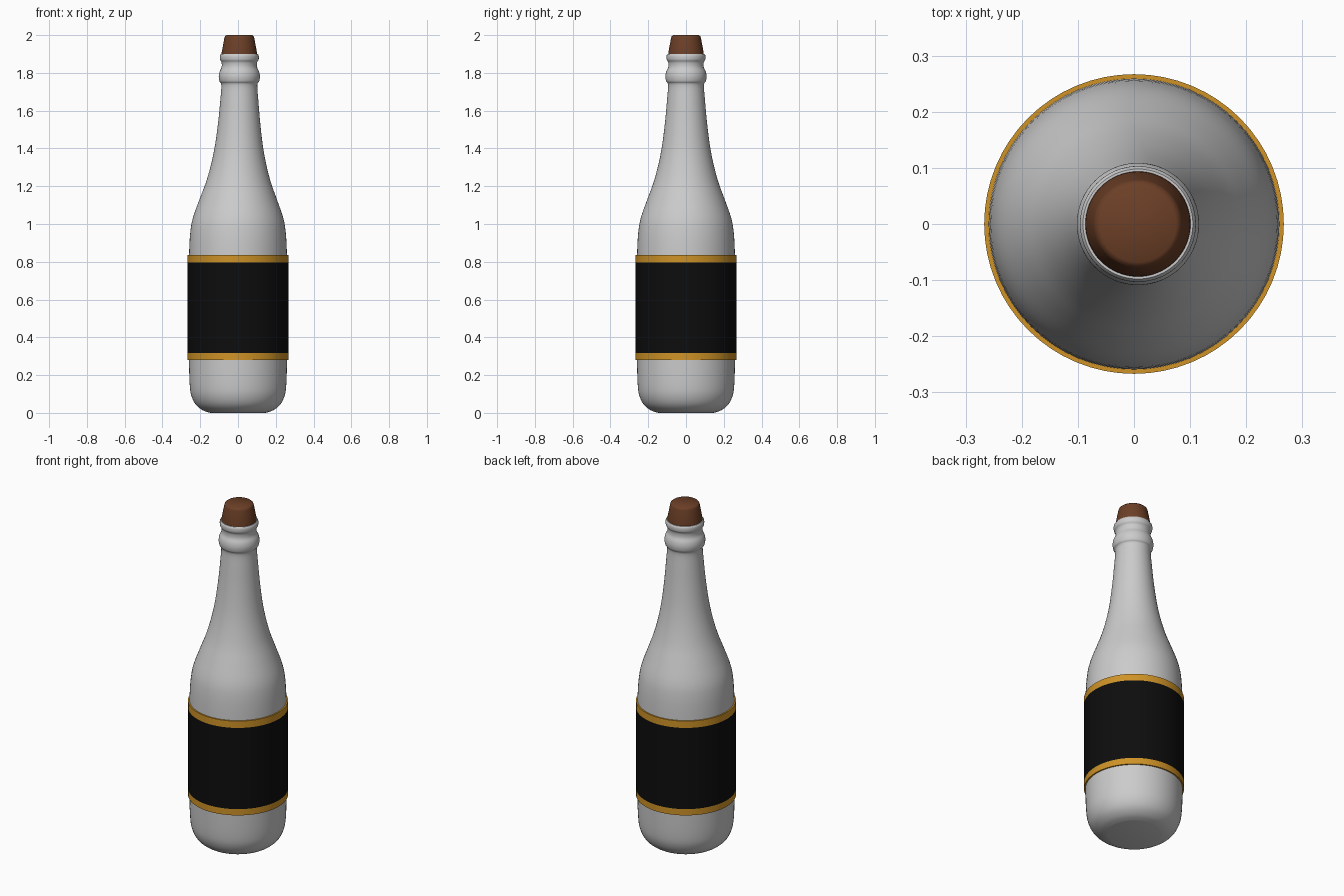
import bpy, bmesh
from math import sin, cos, pi, radians

if "Cube" in bpy.data.objects:
    bpy.data.objects.remove(bpy.data.objects["Cube"])

SEG = 64


def lean(z):
    # the neck sits very slightly off the body axis
    t = min(max((z - 0.95) / 0.75, 0), 1)
    return 0.007 * t * t * (3 - 2 * t)


def smooth_profile(pts, steps=4):
    # Catmull-Rom refinement of (radius, z) points
    out = []
    for i in range(len(pts) - 1):
        p0, p1, p2 = pts[max(i - 1, 0)], pts[i], pts[i + 1]
        p3 = pts[min(i + 2, len(pts) - 1)]
        for s in range(steps):
            t = s / steps
            out.append(tuple(0.5 * (2 * b + (c - a) * t + (2 * a - 5 * b + 4 * c - d) * t ** 2
                                    + (3 * b - a - 3 * c + d) * t ** 3)
                             for a, b, c, d in zip(p0, p1, p2, p3)))
    return out + [pts[-1]]


def lathe(name, profile, color=None, closed=False, angle=40):
    bm = bmesh.new()
    rings = [[bm.verts.new((r * cos(2 * pi * k / SEG) + lean(z), r * sin(2 * pi * k / SEG), z))
              for k in range(SEG)] for r, z in profile]
    pairs = list(zip(rings, rings[1:]))
    if closed:
        pairs.append((rings[-1], rings[0]))
    else:
        bm.faces.new(rings[0])
        bm.faces.new(rings[-1])
    for a, b in pairs:
        for k in range(SEG):
            n = (k + 1) % SEG
            bm.faces.new((a[k], a[n], b[n], b[k]))
    bmesh.ops.recalc_face_normals(bm, faces=bm.faces)
    me = bpy.data.meshes.new(name)
    bm.to_mesh(me)
    bm.free()
    ob = bpy.data.objects.new(name, me)
    bpy.context.collection.objects.link(ob)
    if color:
        mat = bpy.data.materials.new(name + "_colour")
        mat.diffuse_color = color
        mat.use_nodes = True
        mat.node_tree.nodes["Principled BSDF"].inputs["Base Color"].default_value = mat.diffuse_color
        me.materials.append(mat)
    bpy.ops.object.select_all(action='DESELECT')
    ob.select_set(True)
    bpy.context.view_layer.objects.active = ob
    bpy.ops.object.shade_smooth_by_angle(angle=radians(angle))
    return ob


# Glass body: rounded base, shoulder, neck, collar ring and lip
body = [(0.145, 0.0), (0.185, 0.013), (0.222, 0.042), (0.245, 0.085), (0.255, 0.14),
        (0.259, 0.25), (0.261, 0.45), (0.261, 0.7), (0.258, 0.87), (0.251, 0.97),
        (0.237, 1.04), (0.205, 1.13), (0.172, 1.22), (0.145, 1.32), (0.126, 1.42),
        (0.111, 1.54), (0.101, 1.65), (0.095, 1.735), (0.105, 1.755), (0.109, 1.78),
        (0.105, 1.805), (0.094, 1.83), (0.094, 1.855), (0.102, 1.87), (0.103, 1.89),
        (0.098, 1.9)]
lathe("bottle", smooth_profile(body))

# Tapered cork with a softened top edge
lathe("cork", [(0.094, 1.895), (0.093, 1.91), (0.079, 1.985), (0.076, 1.994), (0.068, 2.0)],
      (0.15, 0.05, 0.02, 1), angle=60)


# Wrap-around label and its two gold bands
def sleeve(name, z0, z1, color):
    lathe(name, [(0.255, z0), (0.267, z0), (0.267, z1), (0.255, z1)], color, closed=True)


sleeve("label", 0.317, 0.795, (0.004, 0.004, 0.004, 1))
for name, z0, z1 in (("lower_band", 0.28, 0.317), ("upper_band", 0.795, 0.835)):
    sleeve(name, z0, z1, (0.62, 0.29, 0.02, 1))
